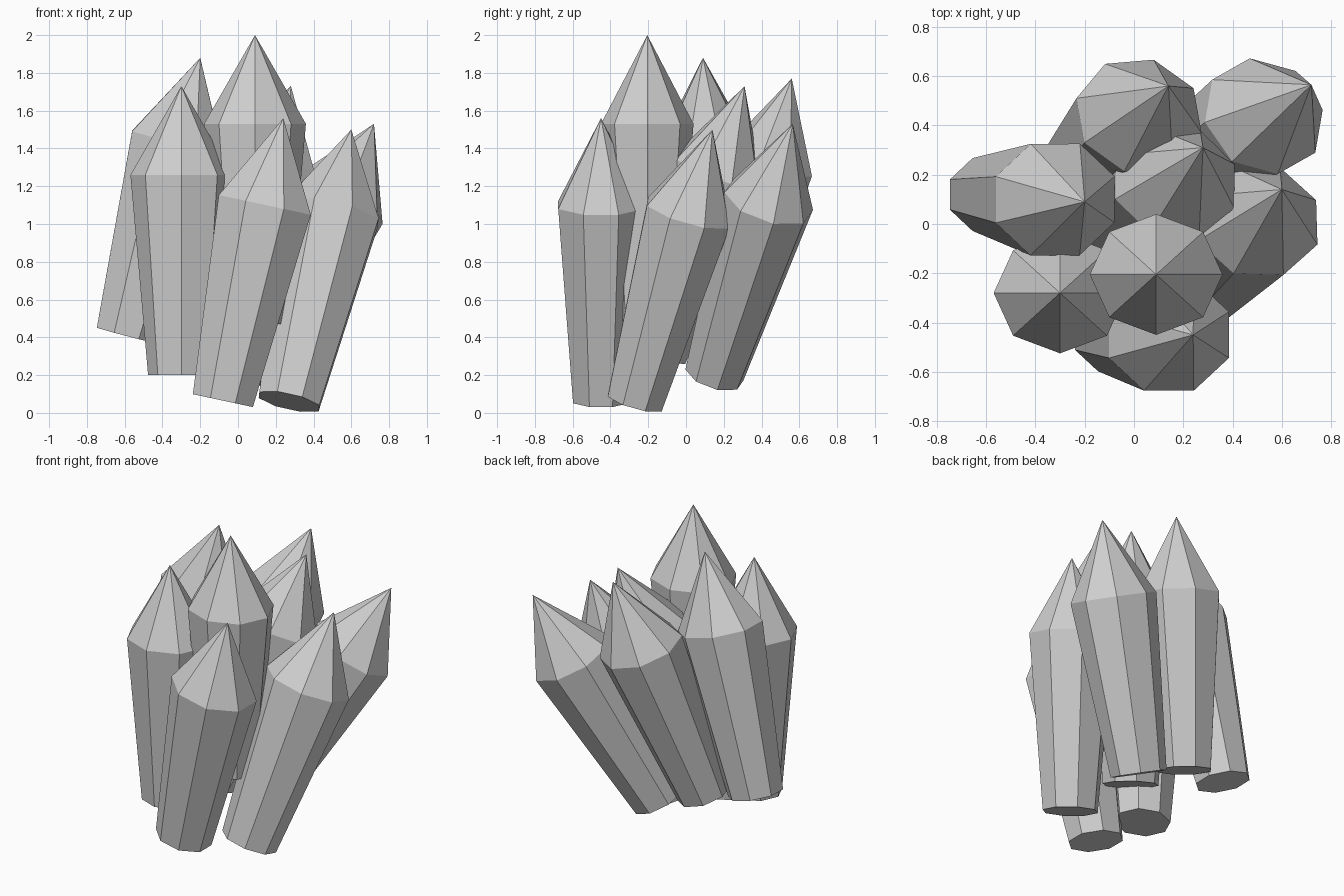
import bpy, bmesh, math
from mathutils import Vector

cube = bpy.data.objects.get("Cube")
if cube:
    bpy.data.objects.remove(cube, do_unlink=True)

# One stone grey for the whole cluster
GREY = (0.62, 0.62, 0.62, 1.0)
stone = bpy.data.materials.new("crystal_grey")
stone.use_nodes = True
stone.diffuse_color = GREY
stone.node_tree.nodes["Principled BSDF"].inputs["Base Color"].default_value = GREY

SIDES = 8
STRETCH = 1.1            # sections are slightly wider in x
BASE_R, SHOULDER_R = 0.16, 0.245
SHOULDER = 0.693         # shoulder position along the axis


def crystal(name, base, tip, twist):
    """Eight-sided tapered prism with a pointed cap, from base to tip."""
    base, tip = Vector(base), Vector(tip)
    axis = tip - base
    turn = Vector((0, 0, 1)).rotation_difference(axis)
    bm = bmesh.new()

    def ring(radius, t):
        verts = []
        for i in range(SIDES):
            a = math.tau * i / SIDES + math.radians(twist)
            offset = Vector((STRETCH * radius * math.cos(a), radius * math.sin(a), 0))
            verts.append(bm.verts.new(base + axis * t + turn @ offset))
        return verts

    low = ring(BASE_R, 0)
    high = ring(SHOULDER_R, SHOULDER)
    point = bm.verts.new(tip)
    bm.faces.new(low[::-1])
    for i in range(SIDES):
        j = (i + 1) % SIDES
        bm.faces.new((low[i], low[j], high[j], high[i]))
        bm.faces.new((high[i], high[j], point))

    mesh = bpy.data.meshes.new(name)
    bm.to_mesh(mesh)
    bm.free()
    mesh.materials.append(stone)
    bpy.context.collection.objects.link(bpy.data.objects.new(name, mesh))


# Upright crystals
crystal("tall_crystal", (0.09, -0.205, 0.47), (0.09, -0.205, 2.0), 0)
crystal("front_right_crystal", (-0.30, -0.28, 0.20), (-0.30, -0.28, 1.73), 0)

# Leaning crystals
crystal("front_crystal", (-0.08, -0.45, 0.065), (0.24, -0.45, 1.56), 22.5)
crystal("left_crystal", (0.27, -0.27, 0.06), (0.60, 0.14, 1.50), 22.5)
crystal("back_left_crystal", (0.09, 0.15, 0.20), (0.72, 0.565, 1.53), 10)
crystal("back_crystal", (-0.25, 0.17, 0.34), (0.14, 0.56, 1.77), 30)
crystal("middle_crystal", (-0.09, -0.14, 0.32), (0.28, 0.31, 1.73), 20)
crystal("right_crystal", (-0.59, 0.12, 0.41), (-0.20, 0.09, 1.88), 22.5)
